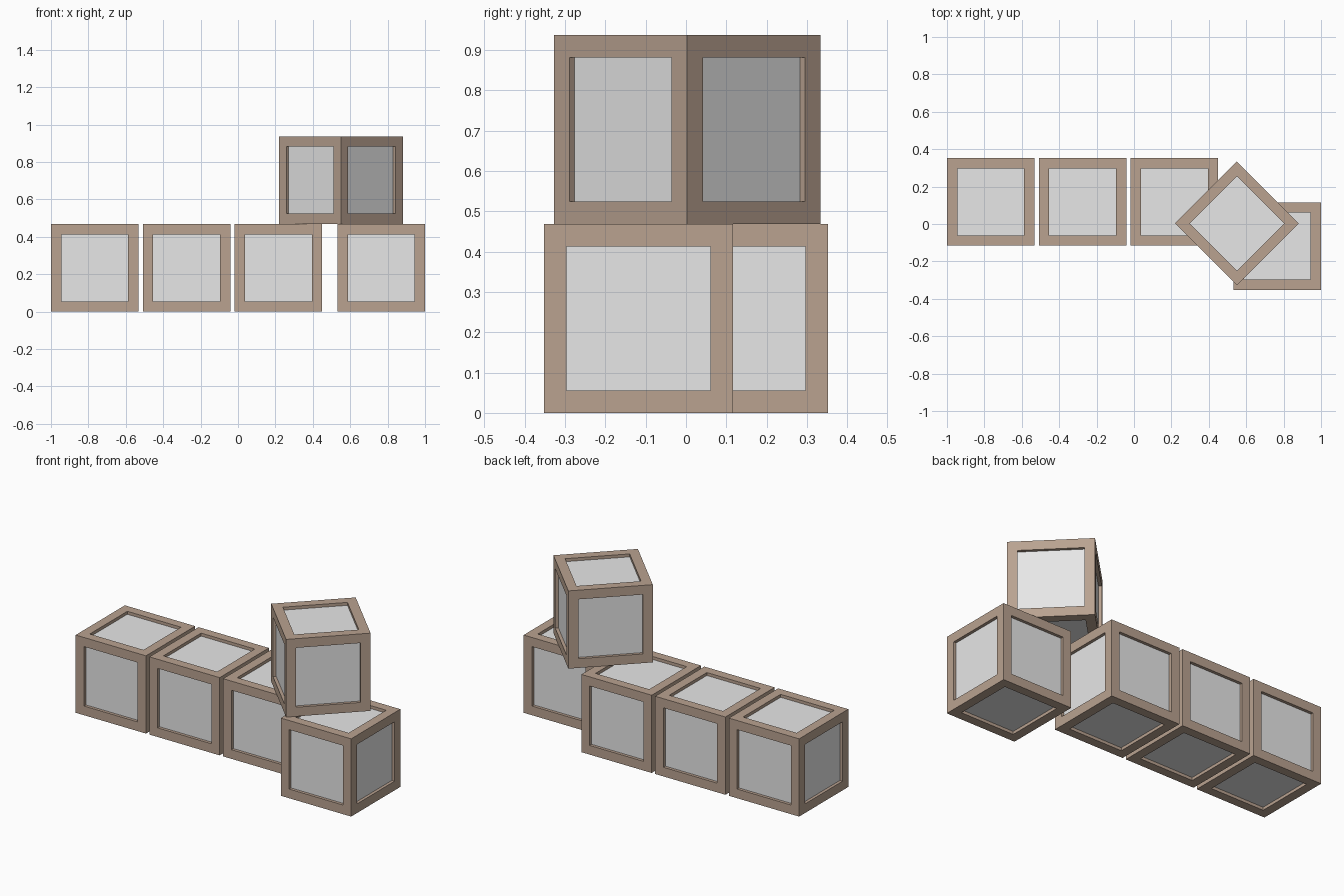
import bpy, bmesh, math

if "Cube" in bpy.data.objects:
    bpy.data.objects.remove(bpy.data.objects["Cube"])

SIZE = 0.468      # outer edge of a crate
BORDER = 0.078    # width of the frame around each pane
RECESS = 0.018    # how far the panes sit below the frame


def make_material(name, rgb):
    mat = bpy.data.materials.new(name)
    mat.diffuse_color = (*rgb, 1.0)
    mat.use_nodes = True
    mat.node_tree.nodes["Principled BSDF"].inputs["Base Color"].default_value = mat.diffuse_color
    return mat


frame_mat = make_material("brown_frame", (0.487, 0.363, 0.28))
pane_mat = make_material("light_grey_pane", (0.8, 0.8, 0.8))


def make_crate(name, x, y, z, turn=0.0):
    """Cube with a recessed square pane on all six sides; z is the base."""
    bm = bmesh.new()
    bmesh.ops.create_cube(bm, size=SIZE)
    panes = bm.faces[:]
    # frame border first, then sink the panes with straight walls
    bmesh.ops.inset_individual(bm, faces=panes, thickness=BORDER)
    walls = bmesh.ops.extrude_discrete_faces(bm, faces=panes)
    for face in walls["faces"]:
        face.normal_update()
        offset = face.normal * -RECESS
        for v in face.verts:
            v.co += offset
        face.material_index = 1
    bmesh.ops.recalc_face_normals(bm, faces=bm.faces[:])
    mesh = bpy.data.meshes.new(name)
    bm.to_mesh(mesh)
    bm.free()
    mesh.materials.append(frame_mat)
    mesh.materials.append(pane_mat)
    obj = bpy.data.objects.new(name, mesh)
    obj.location = (x, y, z + SIZE / 2)
    obj.rotation_euler.z = turn
    bpy.context.collection.objects.link(obj)
    return obj


# Row of three crates
for i in range(3):
    make_crate(f"row_crate_{i + 1}", -0.766 + i * 0.491, 0.118, 0.0)

# Crate set forward at the right end
make_crate("end_crate", 0.766, -0.118, 0.0)

# Turned crate stacked on top
make_crate("top_crate", 0.55, 0.003, SIZE + 0.001, math.radians(45))
